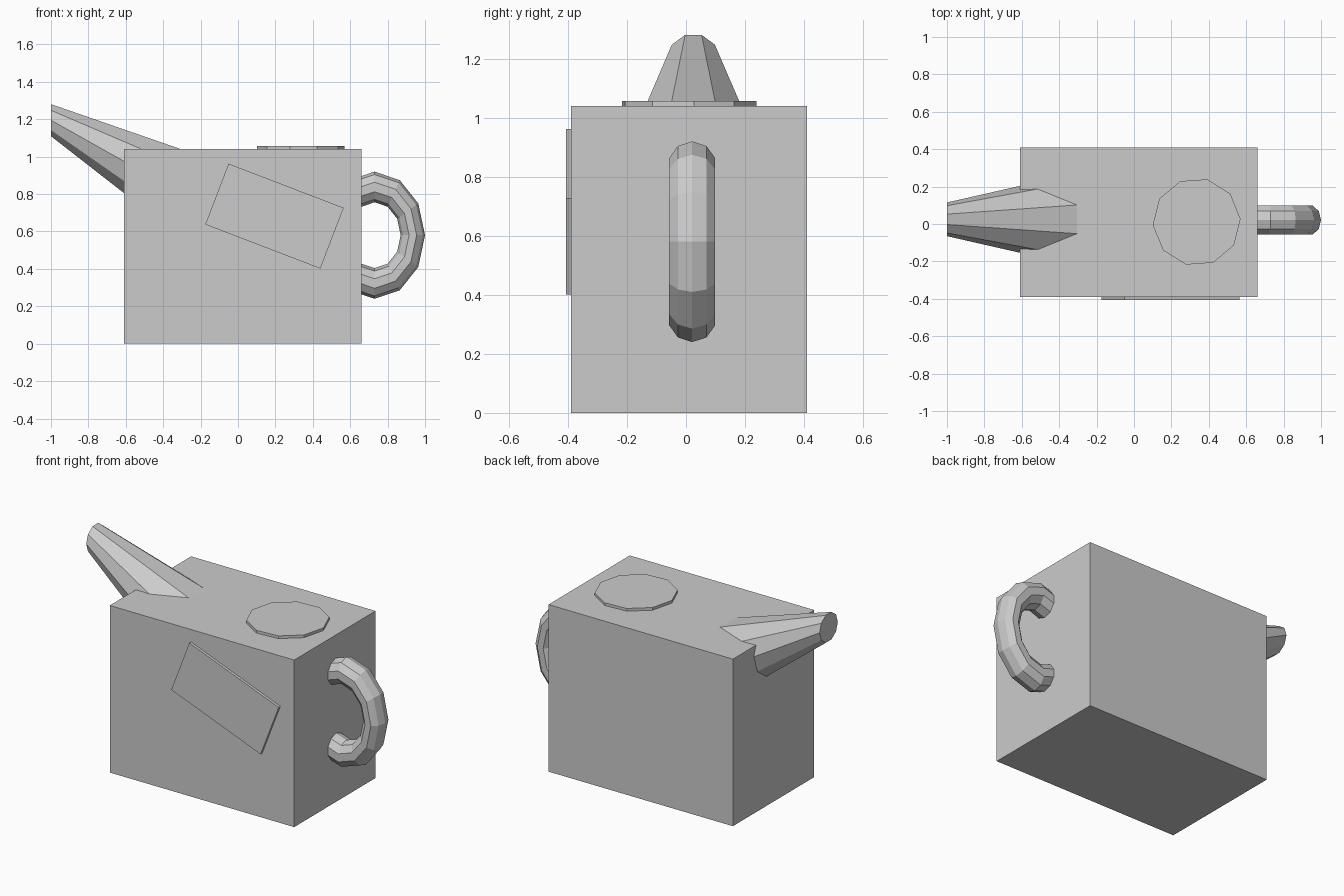
import bpy, bmesh
from math import radians, sin, cos, pi
from mathutils import Matrix, Vector

old = bpy.data.objects.get("Cube")
if old:
    bpy.data.objects.remove(old, do_unlink=True)

COLOUR = (0.6, 0.6, 0.6, 1)
grey = bpy.data.materials.new("plain_grey")
grey.use_nodes = True
grey.diffuse_color = COLOUR
grey.node_tree.nodes["Principled BSDF"].inputs["Base Color"].default_value = COLOUR


def finish(name, bm):
    bmesh.ops.recalc_face_normals(bm, faces=bm.faces)
    mesh = bpy.data.meshes.new(name)
    bm.to_mesh(mesh)
    bm.free()
    mesh.materials.append(grey)
    obj = bpy.data.objects.new(name, mesh)
    bpy.context.collection.objects.link(obj)
    return obj


def box(name, centre, size, turn=Matrix.Identity(4)):
    bm = bmesh.new()
    place = Matrix.Translation(centre) @ turn @ Matrix.Diagonal((*size, 1))
    bmesh.ops.create_cube(bm, size=1, matrix=place)
    return finish(name, bm)


def loft(bm, rings, closed):
    """Skin matching rings of points, closing the loop or capping the ends."""
    loops = [[bm.verts.new(p) for p in ring] for ring in rings]
    pairs = list(zip(loops, loops[1:]))
    if closed:
        pairs.append((loops[-1], loops[0]))
    else:
        bm.faces.new(loops[0])
        bm.faces.new(loops[-1])
    for a, b in pairs:
        for i in range(len(a)):
            j = (i + 1) % len(a)
            bm.faces.new((a[i], a[j], b[j], b[i]))


# Square pot body
box("body", (0.025, 0.01, 0.52), (1.27, 0.8, 1.04))

# Slanted plate on the front
box("front_plate", (0.195, -0.394, 0.682), (0.659, 0.026, 0.348),
    Matrix.Rotation(radians(21), 4, "Y"))

# Thin ten-sided lid
bm = bmesh.new()
bmesh.ops.create_cone(
    bm, cap_ends=True, segments=10, radius1=0.235, radius2=0.235, depth=0.03,
    matrix=Matrix.Translation((0.335, 0.011, 1.042)) @ Matrix.Rotation(radians(22), 4, "Z"))
finish("lid", bm)


# Tapered spout with an upright mouth, rooted inside the body
def spout_ring(x, z, radius):
    return [Vector((x, 0.025 + radius * cos(i * pi / 5), z + radius * sin(i * pi / 5)))
            for i in range(10)]


bm = bmesh.new()
loft(bm, [spout_ring(-1, 1.195, 0.09), spout_ring(-0.2, 0.745, 0.272)], closed=False)
finish("spout", bm)

# Ring handle, narrowed sideways and half sunk in the body
SIDES, STEPS = 10, 12
rings = []
for s in range(STEPS):
    around = 2 * pi * s / STEPS
    ring = []
    for i in range(SIDES):
        tube = 2 * pi * i / SIDES
        reach = 0.258 + 0.082 * cos(tube)
        ring.append(Vector((0.73 + 0.794 * reach * cos(around),
                            0.021 + 0.082 * sin(tube),
                            0.58 + reach * sin(around))))
    rings.append(ring)
bm = bmesh.new()
loft(bm, rings, closed=True)
finish("handle", bm)
